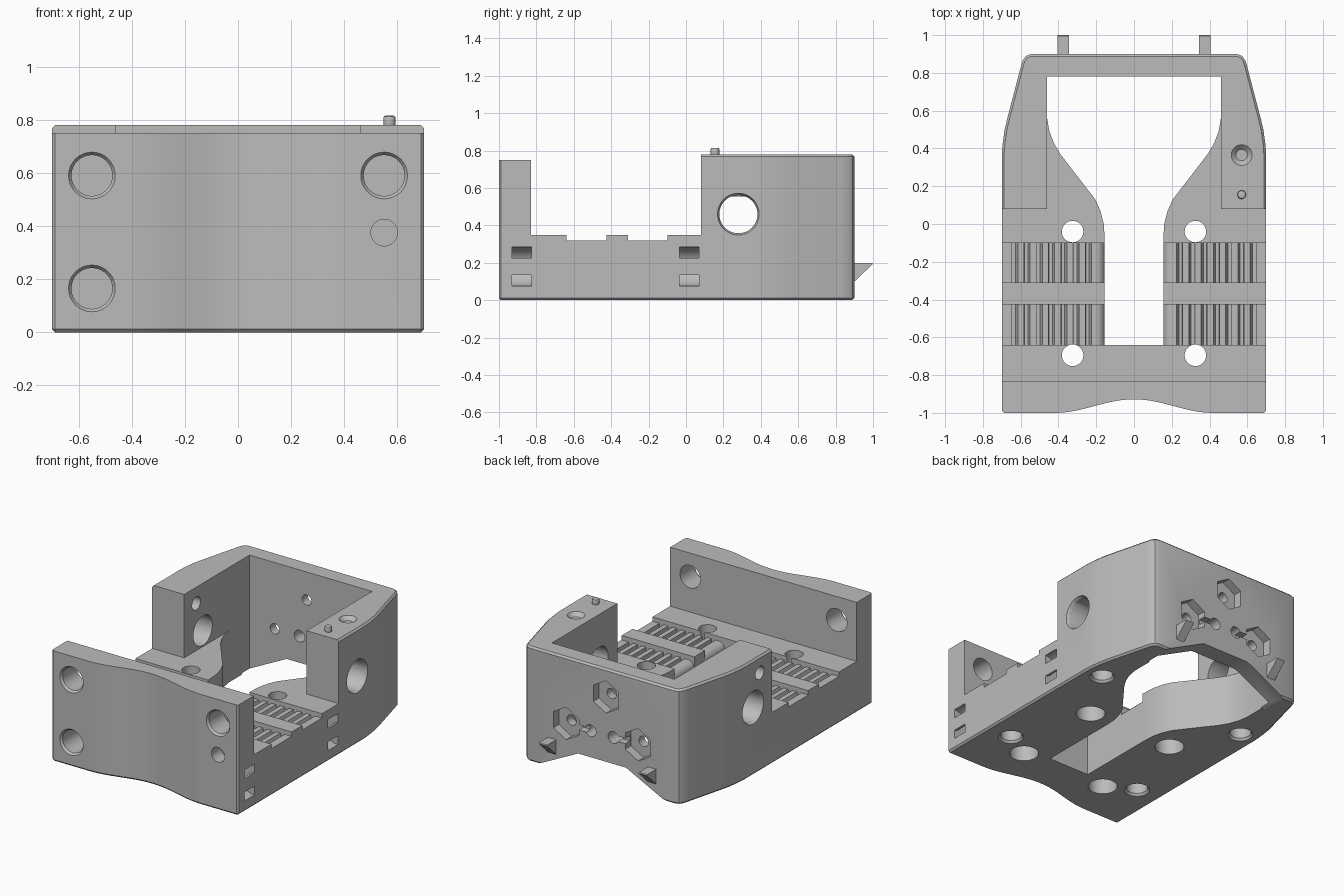
import bpy, bmesh
from math import sin, cos, pi, radians

if "Cube" in bpy.data.objects:
    bpy.data.objects.remove(bpy.data.objects["Cube"])

grey = bpy.data.materials.new("plain grey")
grey.use_nodes = True
grey.diffuse_color = (0.5, 0.5, 0.5, 1)
grey.node_tree.nodes["Principled BSDF"].inputs["Base Color"].default_value = (0.5, 0.5, 0.5, 1)

AXES = {"x": lambda u, v, w: (w, u, v),
        "y": lambda u, v, w: (u, w, v),
        "z": lambda u, v, w: (u, v, w)}


def loft(name, axis, low, high, lo, hi):
    """Solid between two matching outlines at lo and hi along an axis."""
    bm = bmesh.new()
    a = [bm.verts.new(AXES[axis](u, v, lo)) for u, v in low]
    b = [bm.verts.new(AXES[axis](u, v, hi)) for u, v in high]
    n = len(a)
    bm.faces.new(a)
    bm.faces.new(b)
    for i in range(n):
        j = (i + 1) % n
        bm.faces.new((a[i], a[j], b[j], b[i]))
    bmesh.ops.recalc_face_normals(bm, faces=bm.faces)
    me = bpy.data.meshes.new(name)
    bm.to_mesh(me)
    bm.free()
    me.materials.append(grey)
    ob = bpy.data.objects.new(name, me)
    bpy.context.collection.objects.link(ob)
    return ob


def prism(name, axis, pts, lo, hi):
    return loft(name, axis, pts, pts, lo, hi)


def rect(u0, u1, v0, v1):
    return [(u0, v0), (u1, v0), (u1, v1), (u0, v1)]


def ring(u, v, r, n=32, turn=0.0):
    return [(u + r * cos(2 * pi * i / n + turn), v + r * sin(2 * pi * i / n + turn))
            for i in range(n)]


def mirrored(pts):
    return [(-u, v) for u, v in reversed(pts)]


def apply(ob, mod):
    bpy.context.view_layer.objects.active = ob
    bpy.ops.object.modifier_apply(modifier=mod.name)


def combine(ob, other, operation="DIFFERENCE"):
    mod = ob.modifiers.new("combine", "BOOLEAN")
    mod.operation, mod.solver, mod.object = operation, "EXACT", other
    apply(ob, mod)
    bpy.data.objects.remove(other)


def cut(axis, pts, lo, hi):
    combine(body, prism("cutter", axis, pts, lo, hi))


def hole(axis, u, v, r, lo, hi, n=32):
    cut(axis, ring(u, v, r, n), lo, hi)


def countersink(axis, u, v, r, rim, inner, face):
    """Cone widening to rim at the face, starting at inner."""
    grow = 2 * rim - r
    combine(body, loft("cutter", axis, ring(u, v, r), ring(u, v, grow),
                       inner, 2 * face - inner))


# Outer body: waved front, straight sides, tapered and rounded back
right_side = [(0.7, -1), (0.7, 0.36), (0.696, 0.42), (0.685, 0.5), (0.668, 0.57),
              (0.6, 0.83), (0.59, 0.865), (0.572, 0.89), (0.545, 0.9)]
wave = [(0.42 * i / 14, -1 + 0.036 * (1 + cos(pi * i / 14))) for i in range(-14, 15)]
body = prism("cradle_body", "z", wave + right_side + mirrored(right_side), 0, 0.78)
bev = body.modifiers.new("edge", "BEVEL")
bev.width, bev.segments, bev.limit_method = 0.012, 1, "ANGLE"
bev.angle_limit = radians(50)
apply(body, bev)

# Upper space between front wall, side arms and back wall
half_t = [(1, -0.83), (1, 0.08), (0.46, 0.08), (0.46, 0.78)]
cut("z", half_t + mirrored(half_t), 0.35, 1)
cut("y", rect(-1, 1, 0.75, 1), -1.2, -0.7)

# Keyhole shaped opening through the floor
half_open = [(0.155, -0.64), (0.155, -0.08), (0.16, 0), (0.178, 0.07), (0.205, 0.13),
             (0.39, 0.37), (0.425, 0.43), (0.448, 0.49), (0.46, 0.56), (0.46, 0.78)]
cut("z", half_open + mirrored(half_open), -0.1, 0.6)

# Trapezoid notch under the back wall
cut("y", [(-0.52, -0.02), (0.52, -0.02), (0.18, 0.15), (-0.18, 0.15)], 0.7, 1)

# Ribbed recesses with a rounded inner edge
ribs = [(0.1, 0.5), (0.1, 0.26), (0.15, 0.26)]
ribs += [(0.205 - 0.05 * cos(t * pi / 12), 0.27 + 0.05 * sin(t * pi / 12)) for t in range(7)]
for i in range(7):
    x = 0.225 + 0.065 * i
    ribs += [(x, 0.32), (x + 0.012, 0.28), (x + 0.03, 0.28), (x + 0.032, 0.32)]
ribs += [(0.8, 0.32), (0.8, 0.5)]
for y0, y1 in ((-0.64, -0.425), (-0.31, -0.1)):
    for pts in (ribs, mirrored(ribs)):
        cut("y", pts, y0, y1)

# Screw holes through the floor and blind round pockets underneath
for s in (-1, 1):
    for y in (-0.695, -0.04):
        hole("z", s * 0.325, y, 0.057, -0.1, 0.6)
        hole("z", s * 0.325, y, 0.092, -0.1, 0.15)
    for x, y in ((0.52, -0.59), (0.57, 0.365)):
        hole("z", s * x, y, 0.068, -0.1, 0.1)
        countersink("z", s * x, y, 0.068, 0.08, 0.015, 0)

# Front wall holes
for x, z, depth in ((-0.55, 0.59, -0.7), (0.55, 0.59, -0.7), (-0.55, 0.165, -0.8)):
    hole("y", x, z, 0.077, -1.2, depth)
    countersink("y", x, z, 0.077, 0.088, -0.985, -1)
hole("y", 0.55, 0.375, 0.05, -1.2, -0.9)

# Large side holes with a flattened top, plus a small one in the right arm
flat_top = [(y, min(z, 0.555)) for y, z in ring(0.28, 0.46, 0.102, 48)]
for s in (-1, 1):
    lo, hi = sorted((s * 0.3, s * 0.9))
    cut("x", flat_top, lo, hi)
    countersink("x", 0.28, 0.46, 0.102, 0.112, s * 0.68, s * 0.7)
hole("x", 0.21, 0.67, 0.045, -0.9, -0.3)

# Curved strap channels in the left side
for y0, y1 in ((-0.93, -0.825), (-0.035, 0.07)):
    arc = [pi / 2 + pi * i / 12 for i in range(13)]
    band = [(0.7 + 0.105 * cos(t), 0.18 + 0.105 * sin(t)) for t in arc]
    inner = [(0.7 + 0.045 * cos(t), 0.18 + 0.045 * sin(t)) for t in reversed(arc)]
    cut("y", [(0.8, 0.285)] + band + [(0.8, 0.075), (0.8, 0.135)] + inner + [(0.8, 0.225)],
        y0, y1)

# Hexagonal pockets, through holes and cable channels in the back wall
for x, z in ((-0.27, 0.33), (0.27, 0.33), (-0.03, 0.59)):
    cut("y", ring(x, z, 0.11, 6, pi / 6), 0.84, 1)
    hole("y", x, z, 0.035, 0.7, 1, 20)
for s in (-1, 1):
    hole("y", s * 0.085, 0.33, 0.04, 0.7, 1, 20)
    lo, hi = sorted((s * 0.09, s * 0.22))
    cut("y", rect(lo, hi, 0.312, 0.348), 0.85, 1)

# Dish in the top of the left arm
countersink("z", 0.57, 0.365, 0.03, 0.055, 0.755, 0.78)

# Round button on the left arm
button = loft("arm_button", "z", ring(0.57, 0.155, 0.023, 20), ring(0.57, 0.155, 0.023, 20),
              0.77, 0.815)
bev = button.modifiers.new("edge", "BEVEL")
bev.width, bev.segments, bev.limit_method = 0.008, 2, "ANGLE"
apply(button, bev)

# Wedge hooks on the back
hooks = []
for side, s in (("right", -1), ("left", 1)):
    hooks.append(prism(side + "_hook", "x",
                       [(0.89, 0.09), (0.99, 0.185), (1, 0.195), (0.995, 0.2), (0.89, 0.2)],
                       s * 0.375 - 0.031, s * 0.375 + 0.031))

# Smooth curves, keep edges sharp
for ob in (body, button, *hooks):
    bpy.ops.object.select_all(action="DESELECT")
    ob.select_set(True)
    bpy.context.view_layer.objects.active = ob
    bpy.ops.object.shade_smooth_by_angle(angle=radians(30))
